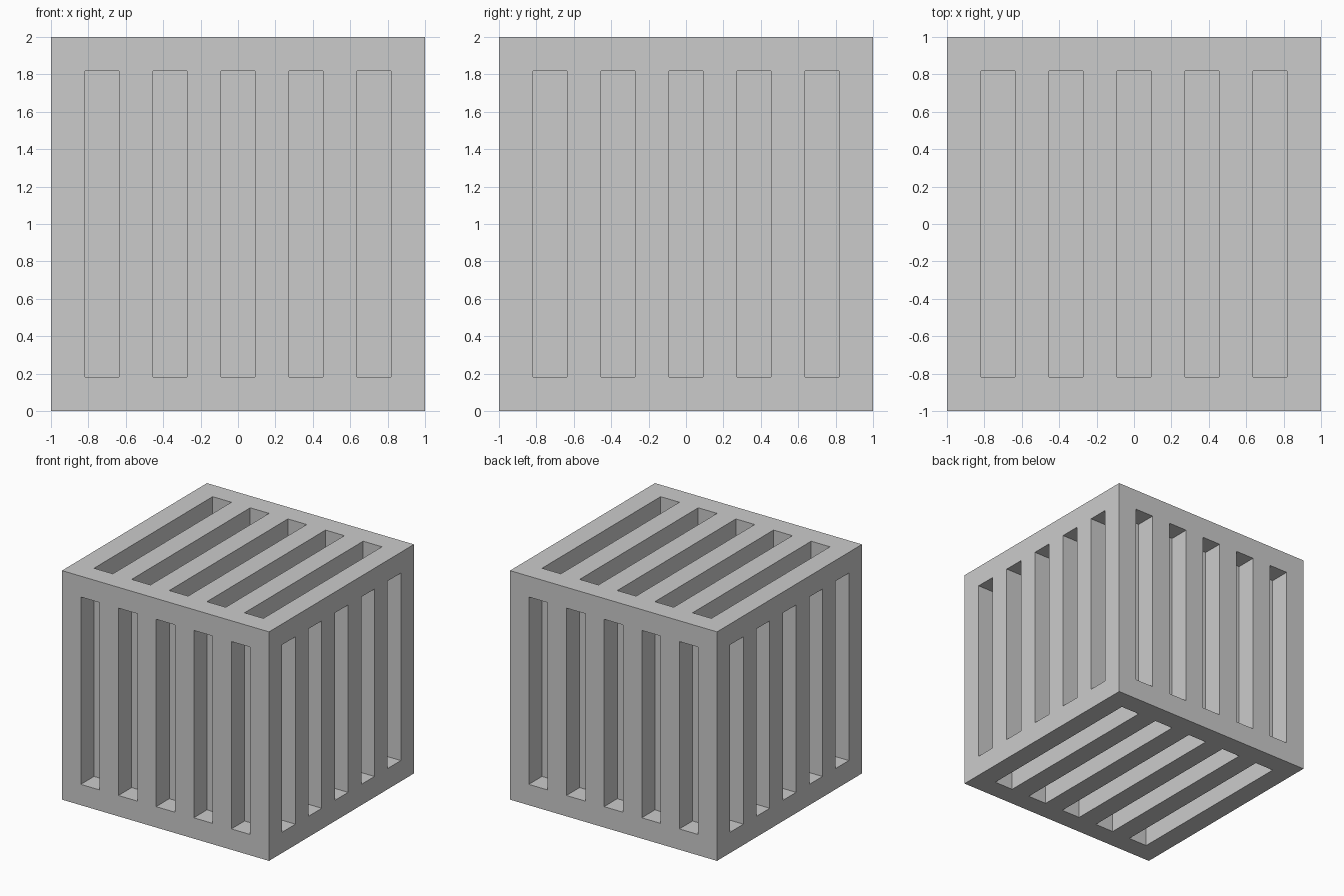
import bpy, bmesh, math
from mathutils import Matrix, Vector

if "Cube" in bpy.data.objects:
    bpy.data.objects.remove(bpy.data.objects["Cube"])

N = 11                 # the cube is an 11-unit module: bars and slots alternate
U = 2.0 / N            # bar width = slot width = slot depth

bm = bmesh.new()


def slotted_panel(rot):
    """One cube side: flat panel at z=1 with five recessed slots along local y."""
    p = bmesh.new()
    bmesh.ops.create_grid(p, x_segments=N, y_segments=N, size=1.0)
    slots = {}
    for f in p.faces:
        c = f.calc_center_median()
        i, j = int((c.x + 1) / U), int((c.y + 1) / U)
        if i % 2 == 1 and 0 < j < N - 1:
            slots.setdefault(i, []).append(f)
    cells = [f for col in slots.values() for f in col]
    merged = bmesh.ops.dissolve_faces(p, faces=cells, use_verts=False)["region"]
    floors = bmesh.ops.extrude_discrete_faces(p, faces=merged)["faces"]
    for f in floors:
        bmesh.ops.translate(p, verts=f.verts, vec=(0, 0, -U))
    bmesh.ops.transform(p, verts=p.verts, matrix=rot @ Matrix.Translation((0, 0, 1)))
    tmp = bpy.data.meshes.new("panel_tmp")
    p.to_mesh(tmp)
    p.free()
    bm.from_mesh(tmp)
    bpy.data.meshes.remove(tmp)


# Top and bottom: slots run front to back
for a in (0, 180):
    slotted_panel(Matrix.Rotation(math.radians(a), 4, 'X'))
# Four walls: slots run vertically
for a in (0, 90, 180, 270):
    slotted_panel(Matrix.Rotation(math.radians(a), 4, 'Z')
                  @ Matrix.Rotation(math.radians(90), 4, 'X'))

# Weld only along the twelve outer cube edges
rim = [v for v in bm.verts if sum(abs(c) > 0.999 for c in v.co) >= 2]
bmesh.ops.remove_doubles(bm, verts=rim, dist=1e-4)
bmesh.ops.translate(bm, verts=bm.verts, vec=Vector((0, 0, 1)))

mesh = bpy.data.meshes.new("slotted_cube")
bm.to_mesh(mesh)
bm.free()
bpy.context.collection.objects.link(bpy.data.objects.new("slotted_cube", mesh))
